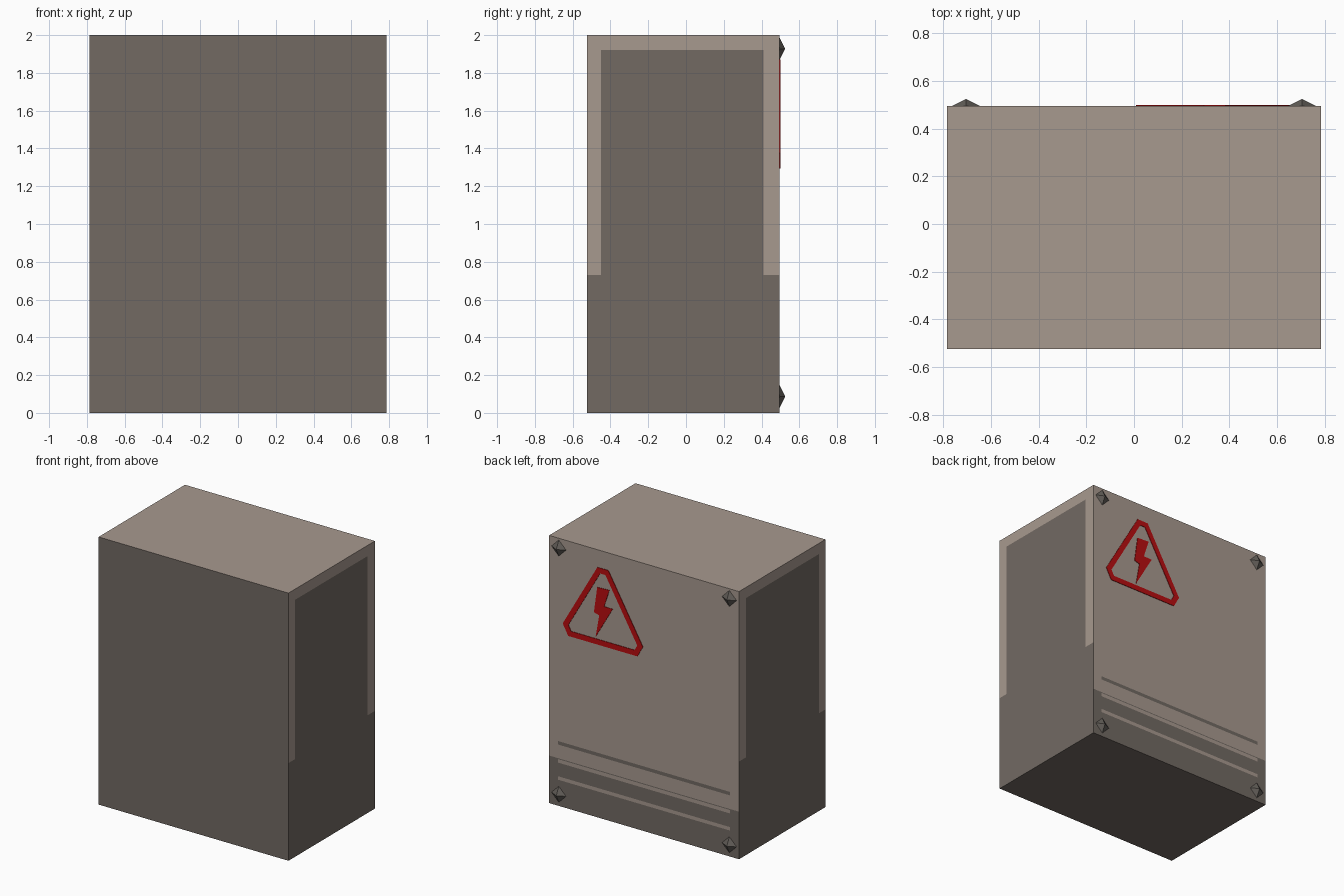
import bpy, bmesh
from mathutils import Vector

if "Cube" in bpy.data.objects:
    bpy.data.objects.remove(bpy.data.objects["Cube"])

W, Y0, Y1, H = 0.785, -0.525, 0.495, 2.0      # half width, front, back, height
STRIPES = (0.47, 0.335, 0.207)                # vent stripe heights
HALF, REACH = 0.013, 0.71                     # stripe half thickness, half length


def material(name, col):
    m = bpy.data.materials.new(name)
    m.diffuse_color = (*col, 1)
    m.use_nodes = True
    m.node_tree.nodes["Principled BSDF"].inputs["Base Color"].default_value = m.diffuse_color
    return m


TAN = material("light taupe", (0.39, 0.32, 0.275))
DARK = material("dark taupe", (0.168, 0.142, 0.124))
RED = material("warning red", (0.48, 0.004, 0.005))
STEEL = material("bolt grey", (0.127, 0.115, 0.102))


def finish(bm, name, *mats):
    me = bpy.data.meshes.new(name)
    bm.to_mesh(me)
    bm.free()
    for m in mats:
        me.materials.append(m)
    ob = bpy.data.objects.new(name, me)
    bpy.context.collection.objects.link(ob)
    return ob


def cabinet():
    bm = bmesh.new()
    bmesh.ops.create_cube(bm, size=1)
    for v in bm.verts:
        v.co = Vector((v.co.x * 2 * W, Y0 + (v.co.y + 0.5) * (Y1 - Y0), (v.co.z + 0.5) * H))
    # cut lines for the painted areas
    cuts = [(2, z) for z in (0.355, 0.73, 1.92)] + [(1, -0.45), (1, 0.41), (0, -REACH), (0, REACH)]
    cuts += [(2, z + s * HALF) for z in STRIPES for s in (-1, 1)]
    for axis, pos in cuts:
        co, no = Vector(), Vector()
        co[axis], no[axis] = pos, 1
        bmesh.ops.bisect_plane(bm, geom=bm.verts[:] + bm.edges[:] + bm.faces[:],
                               plane_co=co, plane_no=no, dist=1e-5)
    bm.normal_update()
    for f in bm.faces:
        n, c = f.normal, f.calc_center_median()
        if n.z > 0.5:                                   # top
            dark = False
        elif n.z < -0.5 or n.y < -0.5:                  # bottom and front
            dark = True
        elif n.y > 0.5:                                 # back, stripes swap colour
            dark = c.z < 0.355
            if abs(c.x) < REACH and any(abs(c.z - z) < HALF for z in STRIPES):
                dark = not dark
        else:                                           # sides with light frame
            dark = c.z < 0.73 or (c.z < 1.92 and -0.45 < c.y < 0.41)
        f.material_index = int(dark)
    finish(bm, "cabinet", TAN, DARK)


def plate(name, pts, border=None):
    """Thin painted plate on the back; border makes it a ring."""
    bm = bmesh.new()
    face = bm.faces.new([bm.verts.new((x, Y1 + 0.004, z)) for x, z in pts])
    face.normal_update()
    if border:
        bmesh.ops.inset_individual(bm, faces=[face], thickness=border, use_even_offset=True)
        bmesh.ops.delete(bm, geom=[face], context='FACES')
    ext = bmesh.ops.extrude_face_region(bm, geom=bm.faces[:], use_keep_orig=True)
    for v in ext["geom"]:
        if isinstance(v, bmesh.types.BMVert):
            v.co.y = Y1 - 0.002
    bmesh.ops.recalc_face_normals(bm, faces=bm.faces[:])
    finish(bm, name, RED)


cabinet()

# warning triangle with clipped corners, and the lightning flash inside it
CX = 0.339
half = [(0.045, 1.87), (0.331, 1.375), (0.286, 1.293)]
plate("warning_triangle", [(CX + x, z) for x, z in half] + [(CX - x, z) for x, z in half[::-1]], 0.04)
plate("lightning_flash", [(0.385, 1.72), (0.285, 1.725), (0.328, 1.592), (0.258, 1.59),
                          (0.398, 1.348), (0.368, 1.515), (0.412, 1.528)])

# four-sided pyramid bolts in the back corners
for sx, side in ((-1, "left"), (1, "right")):
    for z, level in ((0.087, "lower"), (1.927, "upper")):
        bm = bmesh.new()
        tip = bm.verts.new((sx * 0.705, Y1 + 0.03, z))
        ring = [bm.verts.new((sx * 0.705 + dx, Y1, z + dz))
                for dx, dz in ((0.06, 0), (0, 0.06), (-0.06, 0), (0, -0.06))]
        for i in range(4):
            bm.faces.new((ring[i], ring[(i + 1) % 4], tip))
        bm.faces.new(ring)
        bmesh.ops.recalc_face_normals(bm, faces=bm.faces[:])
        finish(bm, f"bolt_{level}_{side}", STEEL)
